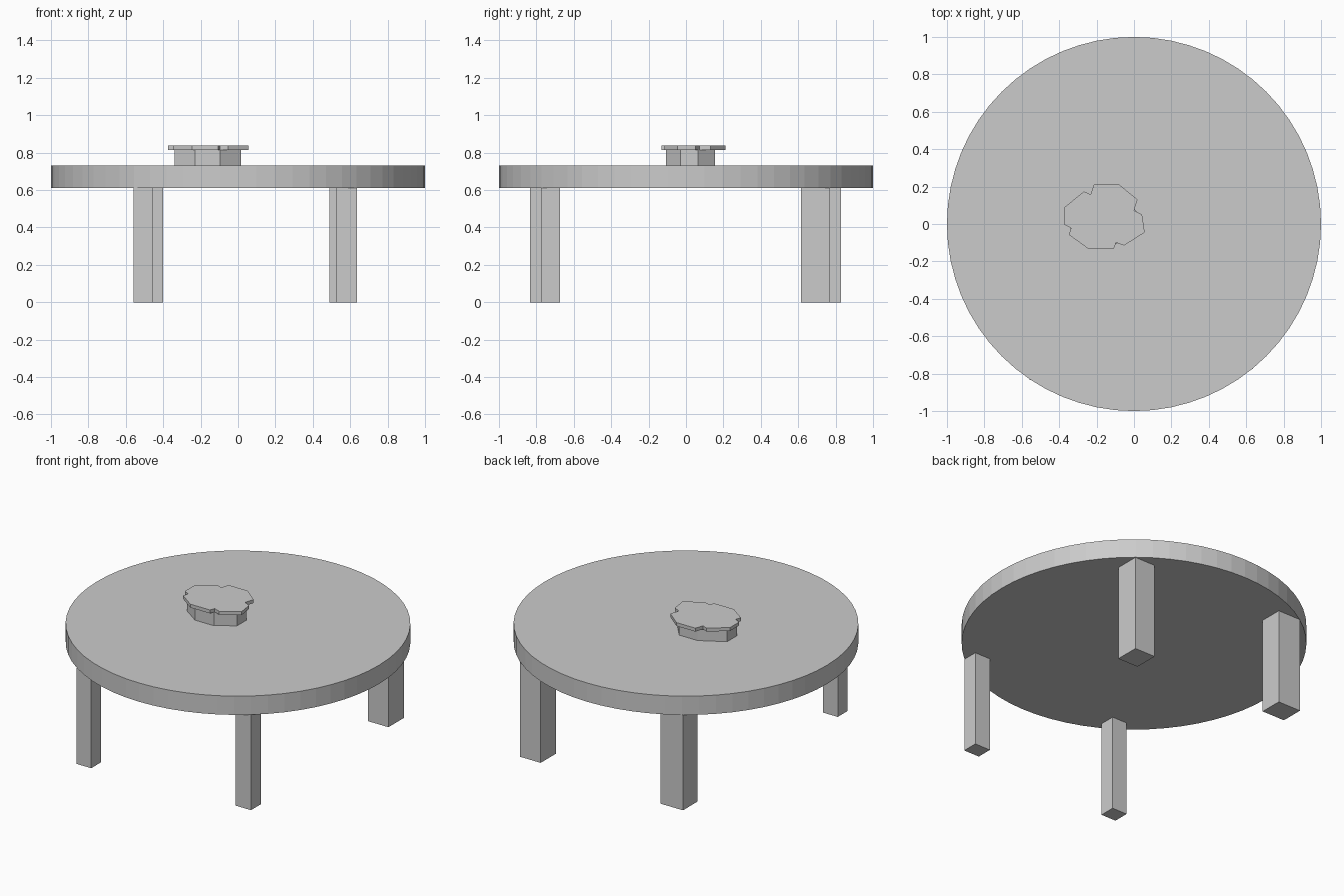
import bpy, bmesh

if "Cube" in bpy.data.objects:
    bpy.data.objects.remove(bpy.data.objects["Cube"])


def prism(name, outline, z0, z1):
    """Extrude a flat outline from z0 up to z1."""
    bm = bmesh.new()
    face = bm.faces.new([bm.verts.new((x, y, z0)) for x, y in outline])
    up = bmesh.ops.extrude_face_region(bm, geom=[face])["geom"]
    verts = [v for v in up if isinstance(v, bmesh.types.BMVert)]
    bmesh.ops.translate(bm, verts=verts, vec=(0, 0, z1 - z0))
    bmesh.ops.recalc_face_normals(bm, faces=bm.faces)
    mesh = bpy.data.meshes.new(name)
    bm.to_mesh(mesh)
    bm.free()
    obj = bpy.data.objects.new(name, mesh)
    bpy.context.collection.objects.link(obj)
    return obj


# Round table top
bpy.ops.mesh.primitive_cylinder_add(vertices=64, radius=1, depth=0.12,
                                    location=(0, 0, 0.67))
bpy.context.object.name = "table_top"

# Square legs: thin at the front, thick at the back (x0, x1, y0, y1)
legs = {
    "front_left_leg": (-0.56, -0.455, -0.835, -0.735),
    "front_right_leg": (0.525, 0.635, -0.775, -0.675),
    "back_left_leg": (-0.56, -0.40, 0.685, 0.83),
    "back_right_leg": (0.49, 0.635, 0.615, 0.77),
}
for name, (x0, x1, y0, y1) in legs.items():
    prism(name, [(x0, y0), (x1, y0), (x1, y1), (x0, y1)], 0, 0.612)

# Eight-sided centrepiece body
prism("centrepiece_body", [
    (-0.23, -0.107), (-0.095, -0.107), (0.015, -0.03), (0.015, 0.065),
    (-0.06, 0.155), (-0.19, 0.155), (-0.34, 0.07), (-0.34, -0.03)], 0.73, 0.815)

# Notched lid overhanging the body
prism("centrepiece_lid", [
    (-0.246, -0.131), (-0.107, -0.131), (-0.096, -0.099), (-0.053, -0.115),
    (0.057, -0.045), (0.043, 0.051), (0.0, 0.072), (0.019, 0.131),
    (-0.08, 0.211), (-0.214, 0.211), (-0.232, 0.158), (-0.267, 0.174),
    (-0.374, 0.088), (-0.374, -0.003), (-0.337, -0.022), (-0.348, -0.058)],
    0.815, 0.837)
